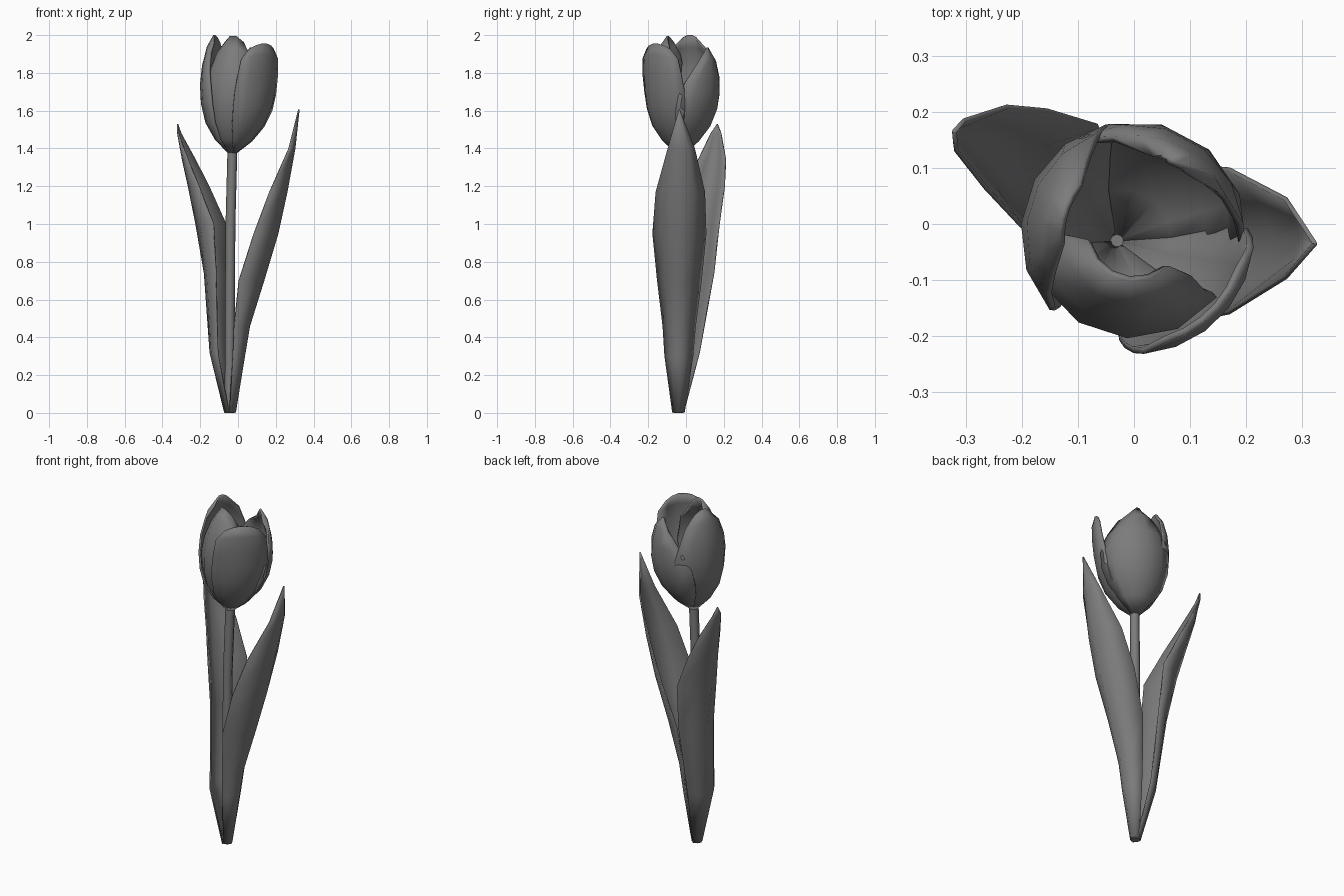
import bpy
from math import sin, cos, radians

if "Cube" in bpy.data.objects:
    bpy.data.objects.remove(bpy.data.objects["Cube"])

# Dark grey for every part
grey = bpy.data.materials.new("dark_grey")
grey.diffuse_color = (.2, .2, .2, 1)
grey.use_nodes = True
grey.node_tree.nodes["Principled BSDF"].inputs["Base Color"].default_value = grey.diffuse_color


def sheet(name, rows, thickness):
    """Skin a grid of points (equal-length rows) into a thin smooth sheet."""
    n = len(rows[0])
    verts = [p for row in rows for p in row]
    faces = [(r * n + c, r * n + c + 1, (r + 1) * n + c + 1, (r + 1) * n + c)
             for r in range(len(rows) - 1) for c in range(n - 1)]
    mesh = bpy.data.meshes.new(name)
    mesh.from_pydata(verts, [], faces)
    mesh.materials.append(grey)
    ob = bpy.data.objects.new(name, mesh)
    bpy.context.collection.objects.link(ob)
    for p in mesh.polygons:
        p.use_smooth = True
    mod = ob.modifiers.new("thickness", 'SOLIDIFY')
    mod.thickness = thickness
    mod.offset = 0
    return ob


def leaf(name, facing, stations):
    """Stations: z, midrib x, midrib y, half width, cup depth."""
    a = radians(facing)
    rows = []
    for z, mx, my, hw, cup in stations:
        row = []
        for k in (-1, -0.55, 0, 0.55, 1):
            inset = cup * abs(k) ** 1.8
            row.append((mx - sin(a) * hw * k - cos(a) * inset,
                        my + cos(a) * hw * k - sin(a) * inset, z))
        rows.append(row)
    return sheet(name, rows, 0.008)


# Petal profile: height fraction, radius, angular half width
PROFILE = [(0, .015, 62), (.12, .095, 66), (.26, .153, 70), (.42, .186, 70),
           (.58, .197, 66), (.74, .19, 56), (.9, .17, 42), (1, .14, 18)]


def petal(name, azimuth, top_z, tip_radius, scale, width, blunt, drop):
    """blunt widens the tip (degrees); drop lowers the side edges at the top."""
    rows = []
    for t, r, half in PROFILE:
        lean = max(0, (t - .5) / .5) ** 1.5
        r = r * scale + (tip_radius - .14 * scale) * lean
        half = half * width + blunt * t ** 4
        cx, cy = -.03 + .03 * min(1, 2 * t), -.03 + .012 * min(1, 2 * t)
        row = []
        for k in (-1, -.6, -.2, .2, .6, 1):
            a = radians(azimuth + half * k)
            row.append((cx + r * cos(a), cy + r * sin(a),
                        1.375 + (top_z - 1.375) * t - drop * t * t * k * k))
        rows.append(row)
    return sheet(name, rows, 0.012)


# Stem
curve = bpy.data.curves.new("stem", 'CURVE')
curve.dimensions = '3D'
curve.bevel_depth = 0.026
curve.bevel_resolution = 2
curve.use_fill_caps = True
spline = curve.splines.new('POLY')
path = [(-.045, -.04, 0), (-.043, -.04, .5), (-.04, -.038, 1), (-.03, -.03, 1.38)]
spline.points.add(len(path) - 1)
for pt, co in zip(spline.points, path):
    pt.co = (*co, 1)
curve.materials.append(grey)
bpy.context.collection.objects.link(bpy.data.objects.new("stem", curve))

# Leaves
leaf("right_leaf", 0, [
    (.003, -.015, -.04, .03, .03), (.3, .033, -.038, .073, .06),
    (.46, .06, -.036, .085, .08), (.7, .135, -.035, .115, .13),
    (.95, .21, -.035, .14, .125), (1.17, .258, -.03, .128, .09),
    (1.4, .3, -.025, .07, .03), (1.605, .322, -.035, .001, 0)])
leaf("left_leaf", 165, [
    (.003, -.07, -.035, .03, .03), (.32, -.147, 0, .09, .065),
    (.74, -.177, .055, .12, .095), (1.0, -.222, .085, .128, .13),
    (1.2, -.262, .125, .103, .085), (1.34, -.293, .15, .075, .05),
    (1.48, -.317, .16, .028, .008), (1.53, -.32, .165, .001, 0)])

# Petals
petal("back_petal", 62, 1.935, .145, .99, 1.05, -6, .06)
petal("left_petal", 163, 2.0, .128, 1.0, .88, 10, .04)
petal("front_petal", 252, 1.995, .08, .93, 1.0, 45, .1)
petal("right_petal", -46, 1.955, .195, .985, .72, 14, .03)
